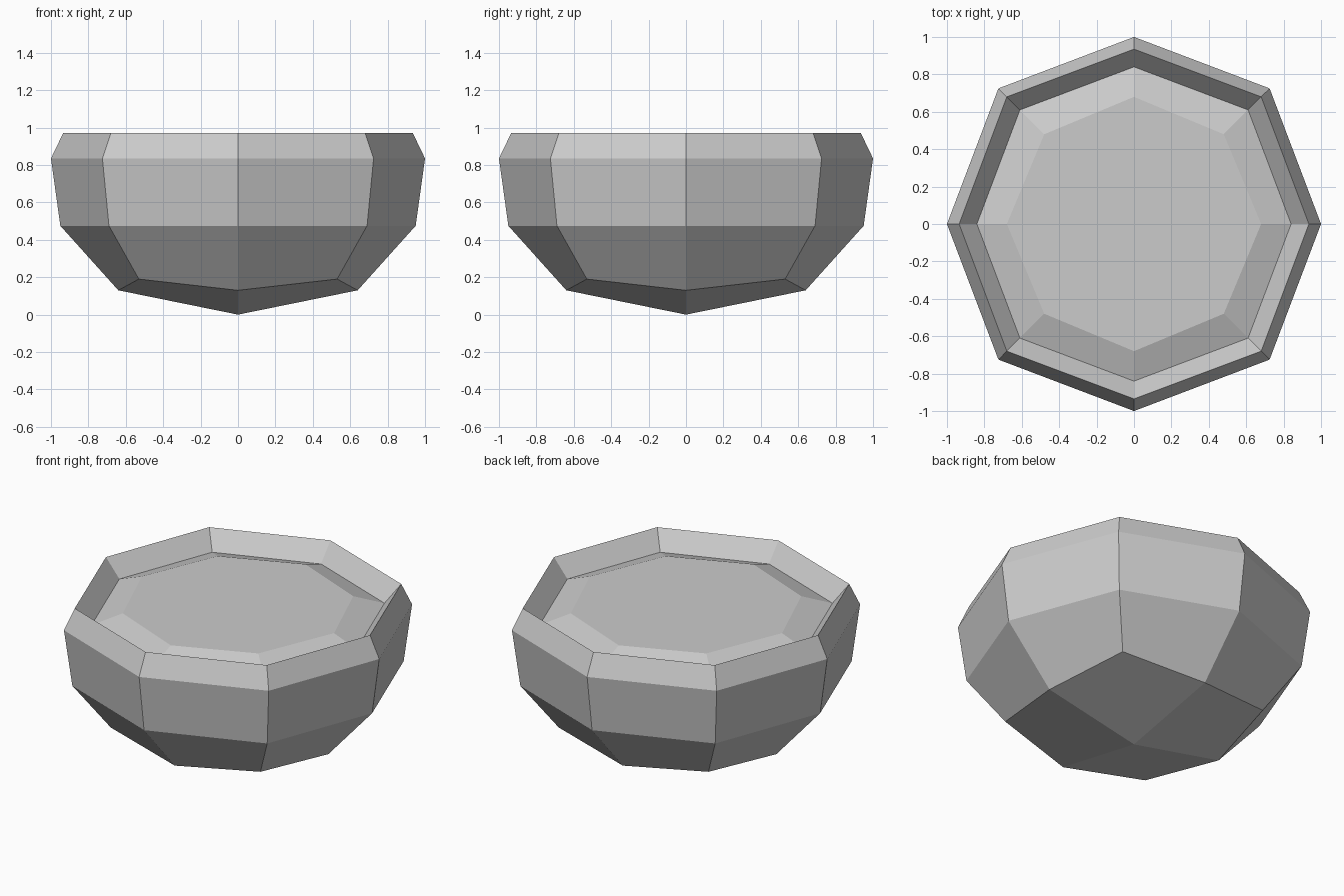
import bpy, bmesh
from math import cos, sin, pi, sqrt

if "Cube" in bpy.data.objects:
    bpy.data.objects.remove(bpy.data.objects["Cube"])


def ring(bm, axis_r, axis_z, diag_xy, diag_z):
    """Eight vertices: even ones on the axes, odd ones on the diagonals."""
    verts = []
    for i in range(8):
        r, z = (axis_r, axis_z) if i % 2 == 0 else (diag_xy * sqrt(2), diag_z)
        a = i * pi / 4
        verts.append(bm.verts.new((r * cos(a), r * sin(a), z)))
    return verts


def lathe(bm, profile):
    """Join successive rings with quads, bottom/outside first."""
    rings = [ring(bm, *p) for p in profile]
    for lo, hi in zip(rings, rings[1:]):
        for i in range(8):
            j = (i + 1) % 8
            bm.faces.new((lo[i], lo[j], hi[j], hi[i]))
    return rings


def finish(bm, name):
    mesh = bpy.data.meshes.new(name)
    bm.to_mesh(mesh)
    bm.free()
    obj = bpy.data.objects.new(name, mesh)
    bpy.context.collection.objects.link(obj)


mound_edge = (0.84, 0.855, 0.61, 0.855)

# Bowl: faceted outside, sharp rim, sloping inner lip
bm = bmesh.new()
rings = lathe(bm, [
    (0.64, 0.13, 0.53, 0.19),
    (0.95, 0.475, 0.69, 0.475),
    (1.00, 0.835, 0.725, 0.835),
    (0.935, 0.97, 0.68, 0.97),
    mound_edge,
])
# Pointed base made of four quads
tip = bm.verts.new((0, 0, 0))
base = rings[0]
for i in range(0, 8, 2):
    bm.faces.new((tip, base[(i + 2) % 8], base[i + 1], base[i]))
finish(bm, "bowl")

# Filling: slightly raised mound with a flat top
bm = bmesh.new()
rings = lathe(bm, [mound_edge, (0.68, 0.915, 0.48, 0.915)])
bm.faces.new(rings[-1])
finish(bm, "filling")
